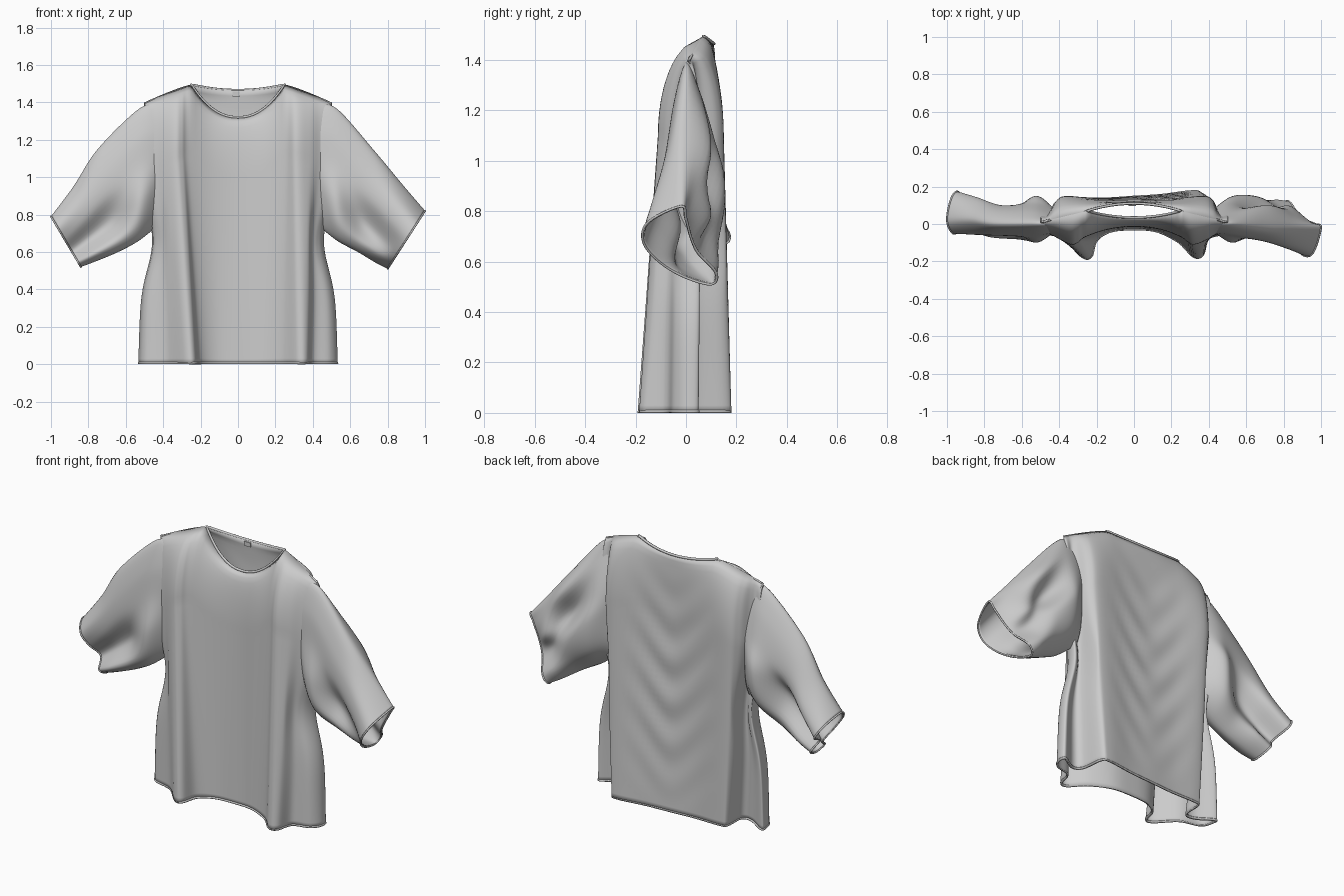
import bpy, math
from mathutils import Vector

cube = bpy.data.objects.get("Cube")
if cube:
    bpy.data.objects.remove(cube, do_unlink=True)

fabric = bpy.data.materials.new("light_grey_fabric")
fabric.use_nodes = True
fabric.diffuse_color = (0.6, 0.6, 0.6, 1)
fabric.node_tree.nodes["Principled BSDF"].inputs["Base Color"].default_value = fabric.diffuse_color
fabric.node_tree.nodes["Principled BSDF"].inputs["Roughness"].default_value = 0.8


def spline(points, steps, closed):
    """Smooth Catmull-Rom curve through the points."""
    points = [Vector(p) for p in points]
    count = len(points)

    def at(i):
        return points[i % count] if closed else points[max(0, min(count - 1, i))]

    result = []
    for i in range(count if closed else count - 1):
        a, b, c, d = at(i - 1), at(i), at(i + 1), at(i + 2)
        for k in range(steps):
            t = k / steps
            result.append(b + (c - a) * (t / 2)
                          + (a * 2 - b * 5 + c * 4 - d) * (t * t / 2)
                          + (b * 3 - a - c * 3 + d) * (t ** 3 / 2))
    if not closed:
        result.append(points[-1])
    return result


def cloth_tube(name, rings):
    """Skin a list of equal rings and give the cloth a thickness."""
    n = len(rings[0])
    verts = [p for ring in rings for p in ring]
    faces = [(r * n + i, r * n + (i + 1) % n, (r + 1) * n + (i + 1) % n, (r + 1) * n + i)
             for r in range(len(rings) - 1) for i in range(n)]
    mesh = bpy.data.meshes.new(name)
    mesh.from_pydata(verts, [], faces)
    mesh.materials.append(fabric)
    mesh.shade_smooth()
    obj = bpy.data.objects.new(name, mesh)
    bpy.context.collection.objects.link(obj)
    thick = obj.modifiers.new("thickness", "SOLIDIFY")
    thick.thickness = 0.008
    thick.offset = -1
    return obj


def piping(name, points, radius, closed):
    """Thin stitched edge following a path."""
    curve = bpy.data.curves.new(name, "CURVE")
    curve.dimensions = "3D"
    curve.bevel_depth = radius
    curve.bevel_resolution = 2
    line = curve.splines.new("POLY")
    line.points.add(len(points) - 1)
    for target, p in zip(line.points, points):
        target.co = (*p, 1)
    line.use_cyclic_u = closed
    curve.materials.append(fabric)
    obj = bpy.data.objects.new(name, curve)
    bpy.context.collection.objects.link(obj)


# Torso cross-sections: folded hem and calmer chest, front then back
hem = [(-.53, .03), (-.5, -.04), (-.38, -.08), (-.28, -.18), (-.23, -.18), (-.2, -.09),
       (-.12, -.04), (0, -.03), (.12, -.04), (.24, -.1), (.32, -.18), (.37, -.17),
       (.4, -.08), (.49, -.05), (.53, 0), (.52, .05), (.43, 0), (.38, .03), (.36, .16),
       (.31, .18), (.15, .16), (0, .15), (-.15, .14), (-.31, .14), (-.35, .12),
       (-.36, .01), (-.42, 0), (-.52, .06)]
chest = [(-.5, .04), (-.49, -.03), (-.42, -.07), (-.34, -.11), (-.3, -.1), (-.26, -.07),
         (-.14, -.03), (0, -.015), (.14, -.03), (.25, -.07), (.31, -.11), (.38, -.09),
         (.43, -.06), (.48, -.03), (.5, .02), (.5, .06), (.47, .05), (.45, .07), (.42, .13),
         (.36, .15), (.17, .13), (0, .12), (-.17, .13), (-.36, .15), (-.42, .12),
         (-.45, .07), (-.47, .05), (-.5, .06)]
STEPS = 6
NECK = 0.25
hem_ring = spline(hem, STEPS, True)
chest_ring = spline(chest, STEPS, True)


def top_edge(x, front):
    """Depth and height of the neckline or shoulder seam at x."""
    a = abs(x)
    if a < NECK:
        k = a / NECK
        if front:
            return .035 + .035 * k ** 2, 1.32 + .175 * k ** 2.2
        return .11 - .04 * k ** 2, 1.465 + .03 * k ** 2
    k = (a - NECK) / NECK
    return .07 - .06 * k, 1.495 - .095 * k ** 1.2


rows = 48
rings = []
for r in range(rows + 1):
    t = r / rows
    ring = []
    for i, (low, high) in enumerate(zip(hem_ring, chest_ring)):
        front = i < 15 * STEPS
        top_y, top_z = top_edge(high.x, front)
        z = t * top_z
        p = low.lerp(high, min(1, t / .75))
        x, y = p.x, p.y
        # Waist drawn in under the arms
        side = min(1, max(0, (abs(x) - .38) / .1))
        x -= math.copysign(.055 * side * math.exp(-((z - .65) / .2) ** 2), x)
        # Hanging folds below the back of the neck
        if not front and abs(x) < .3:
            fade = (1 - (x / .3) ** 2) * math.sin(math.pi * t)
            y += .006 * fade * math.sin(26 * (z - 1.3 * math.sqrt(x * x + .004)))
        # Round over to the shoulder seam
        u = max(0, (t - .75) / .25)
        y += (top_y - y) * (1 - math.sqrt(max(0, 1 - u * u)))
        ring.append((x, y, z))
    rings.append(ring)
cloth_tube("shirt_body", rings)
piping("bottom_hem", [(x * .995, y * .97, .006) for x, y, z in rings[0]], .006, True)

# Neckline binding
across = [NECK * (i / 20 - 1) for i in range(41)]
neck = [(x, *top_edge(x, True)) for x in across]
neck += [(x, *top_edge(x, False)) for x in reversed(across)]
piping("neck_binding", neck, .007, True)

# Small blank label inside the back of the neck
bpy.ops.mesh.primitive_cube_add(size=1, location=(-.01, .1, 1.445))
label = bpy.context.object
label.name = "neck_label"
label.scale = (.04, .005, .025)
label.data.materials.append(fabric)

# Sleeves: each section runs top, front, underside, back
DROP = (0, .2, .45, .7, .9, 1, .85, .6, .4, .15)
shoulder = ((.42, 1.39), (.43, .74), (0, -.04, -.05, -.04, -.01, .03, .07, .08, .08, .04))
upper = ((.53, 1.365), (.53, .66), (0, -.05, -.07, -.1, -.08, 0, .12, .15, .11, .06))
sleeves = {
    "left_sleeve": (1, [
        shoulder, upper,
        ((.73, 1.14), (.64, .6), (-.02, -.08, -.09, -.03, -.06, .02, .12, .14, .05, .1)),
        ((.88, .96), (.74, .54), (-.02, -.12, -.13, -.06, -.04, .07, .13, .07, .1, .05)),
        ((1, .82), (.8, .51), (-.02, -.15, -.17, -.11, -.01, .1, .12, .05, .02, 0))]),
    "right_sleeve": (-1, [
        shoulder, upper,
        ((.75, 1.15), (.64, .6), (0, -.05, -.06, -.01, -.08, 0, .08, .04, .1, .07)),
        ((.88, .95), (.76, .55), (.02, -.05, -.05, .01, -.07, .01, .1, .04, .14, .1)),
        ((1, .79), (.84, .52), (.02, -.05, -.03, .02, -.04, .02, .1, .07, .17, .14))]),
}
for name, (sign, sections) in sleeves.items():
    loops = []
    for top, bottom, depths in sections:
        a, b = Vector(top), Vector(bottom)
        loop = []
        for s, y in zip(DROP, depths):
            p = a.lerp(b, s)
            loop.append((sign * p.x, y, p.y))
        loops.append(spline(loop[::sign], STEPS, True))
    columns = [spline(column, 8, False) for column in zip(*loops)]
    sleeve_rings = [list(ring) for ring in zip(*columns)]
    cloth_tube(name, sleeve_rings)
    piping(name + "_cuff", sleeve_rings[-1], .005, True)
